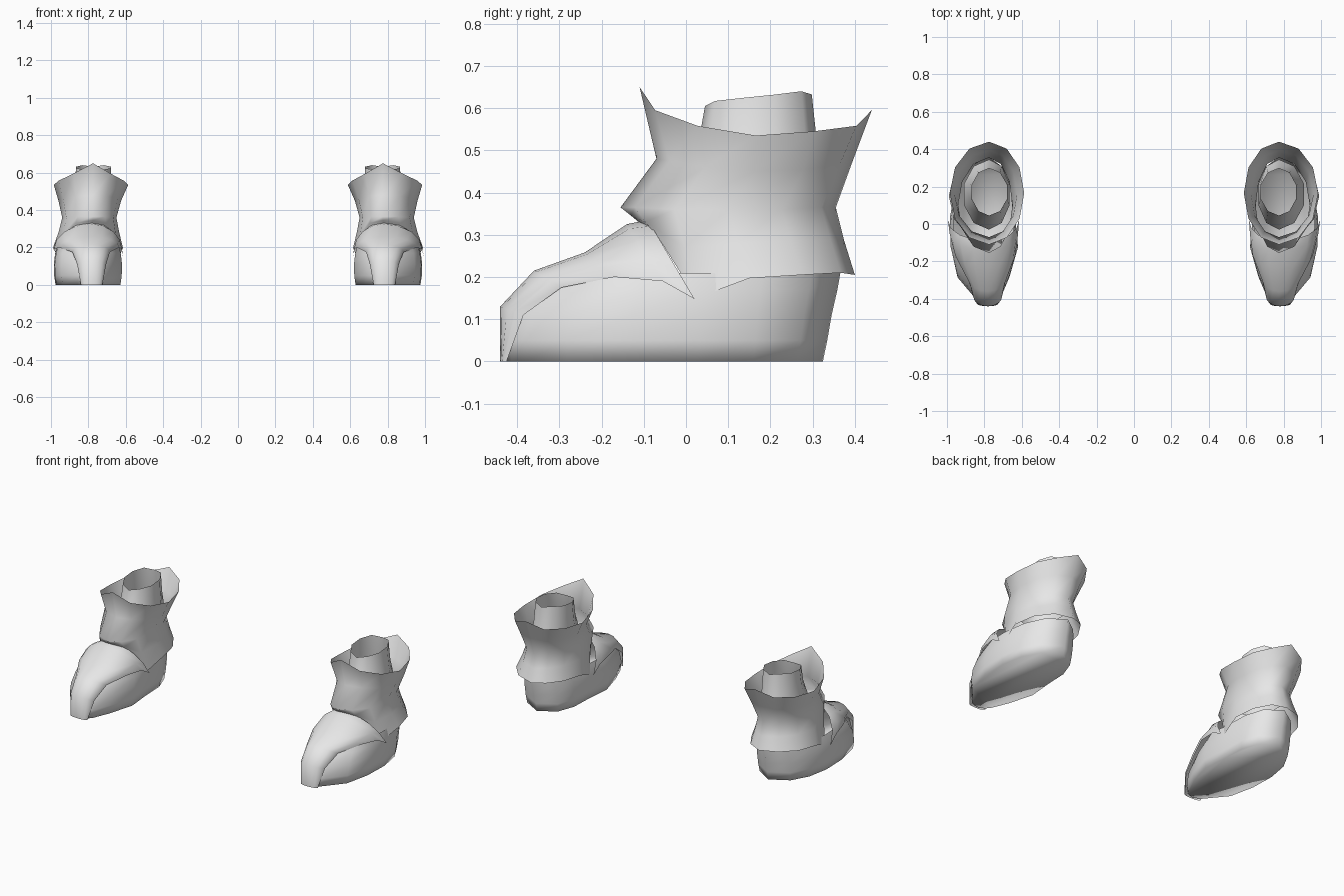
import bpy, math

if "Cube" in bpy.data.objects:
    bpy.data.objects.remove(bpy.data.objects["Cube"])

grey = bpy.data.materials.new("light_grey")
grey.diffuse_color = (0.8, 0.8, 0.8, 1)
grey.use_nodes = True
grey.node_tree.nodes["Principled BSDF"].inputs["Base Color"].default_value = grey.diffuse_color
CX = 0.775  # distance of each boot from the middle


def loft(name, rings, side, closed=True, cap=False):
    """Skin a list of point rows; side = -1 mirrors the part to the other boot."""
    n = len(rings[0])
    verts = [(side * x, y, z) for r in rings for x, y, z in r]
    faces = []
    for i in range(len(rings) - 1):
        for j in range(n if closed else n - 1):
            k = (j + 1) % n
            f = (i * n + j, i * n + k, (i + 1) * n + k, (i + 1) * n + j)
            faces.append(f if side > 0 else f[::-1])
    if cap:
        f = tuple(range(n))
        faces.append(f[::-1] if side > 0 else f)
    me = bpy.data.meshes.new(name)
    me.from_pydata(verts, [], faces)
    me.materials.append(grey)
    for p in me.polygons:
        p.use_smooth = True
    ob = bpy.data.objects.new(name, me)
    bpy.context.collection.objects.link(ob)
    return ob


def ring(front, back, outer, inner, heights):
    """Oval from front to back; heights run from the front to the back."""
    m = len(heights) - 1
    pts = []
    for i in range(2 * m):
        a = math.pi * i / m
        s = math.sin(a)
        y = (front + back) / 2 - (back - front) / 2 * math.cos(a)
        pts.append((CX + s * (outer if s > 0 else inner), y,
                    heights[i if i <= m else 2 * m - i]))
    return pts


def arch(cy, cz, ey, ez, outer, inner, n=8):
    """Arch over the foot from the inner edge, over the centre, to the outer edge."""
    pts = []
    for i in range(n + 1):
        a = -math.pi / 2 + math.pi * i / n
        d = 1 - math.cos(a)
        s = math.sin(a)
        pts.append((CX + 0.005 + s * (outer if s > 0 else inner),
                    cy + (ey - cy) * d, cz + (ez - cz) * d))
    return pts


# Footprint of the shoe at its widest height
footprint = [(.78, -.435), (.83, -.42), (.86, -.385), (.945, -.285),
             (.98, -.13), (.985, .03), (.96, .17), (.9, .28),
             (.785, .345), (.68, .28), (.64, .17), (.635, .03),
             (.62, -.13), (.665, -.285), (.71, -.39), (.735, -.42)]


def foot_level(z, sx, front, back):
    return [(.795 + (x - .795) * sx, y * (front if y < 0 else back), z)
            for x, y in footprint]


for side, tag in ((1, "right"), (-1, "left")):
    # Lower shoe with closed sole
    loft(tag + "_lower_shoe", [
        foot_level(0, .95, .985, .94), foot_level(.05, .99, 1, .97),
        foot_level(.11, 1, .95, 1), foot_level(.17, .96, .82, 1.04),
        foot_level(.21, .9, .66, 1.06)], side, cap=True)

    # Toe and instep cover lying over the shoe
    loft(tag + "_instep_cover", [
        arch(-.44, 0, -.425, 0, .06, .055),
        arch(-.44, .13, -.385, .11, .08, .075),
        arch(-.36, .215, -.295, .175, .105, .095),
        arch(-.24, .258, -.17, .2, .175, .145),
        arch(-.14, .325, -.055, .19, .205, .16),
        arch(-.09, .335, .02, .148, .215, .165)], side, closed=False)

    # Flared ankle shell, from lower rim to collar
    loft(tag + "_ankle_shell", [
        ring(-.10, .40, .215, .16, [.32, .295, .15, .197, .205, .21, .205]),
        ring(-.13, .375, .185, .14, [.345, .33, .27, .28, .285, .29, .285]),
        ring(-.155, .355, .165, .125, [.365, .365, .36, .36, .36, .365, .365]),
        ring(-.07, .395, .185, .15, [.48, .475, .46, .45, .455, .465, .475]),
        ring(-.11, .44, .21, .188, [.65, .595, .558, .535, .545, .558, .595]),
    ], side)

    # Inner leg tube, widening down into the shell
    loft(tag + "_inner_tube", [
        ring(-.03, .345, .14, .115, [.36] * 6),
        ring(.03, .31, .105, .105, [.52] * 6),
        ring(.045, .298, .095, .1, [.605, .617, .624, .632, .64, .632])], side)
